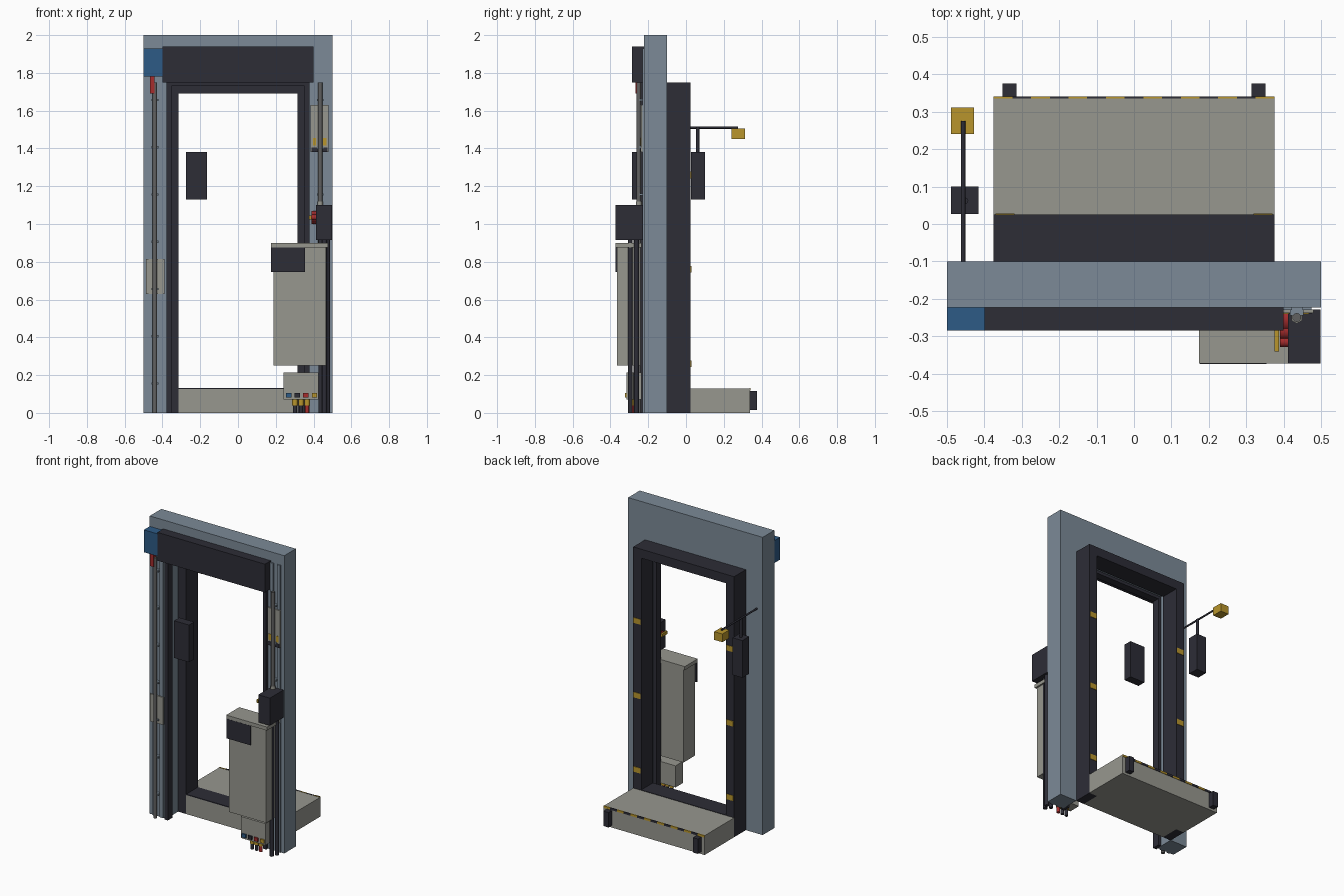
import bpy, bmesh, math
from mathutils import Matrix, Vector

cube = bpy.data.objects.get("Cube")
if cube:
    bpy.data.objects.remove(cube, do_unlink=True)


def material(name, rgb):
    m = bpy.data.materials.new(name)
    m.use_nodes = True
    m.diffuse_color = (*rgb, 1)
    m.node_tree.nodes["Principled BSDF"].inputs["Base Color"].default_value = (*rgb, 1)
    return m


STEEL = material("blue_grey_steel", (0.20, 0.255, 0.31))
BEIGE = material("warm_grey", (0.31, 0.31, 0.275))
DARK = material("charcoal", (0.026, 0.026, 0.037))
BLUE = material("blue", (0.027, 0.105, 0.24))
YELLOW = material("yellow", (0.48, 0.30, 0.025))
RED = material("red", (0.38, 0.025, 0.025))
ROD = material("dull_grey", (0.12, 0.12, 0.12))


def finish(bm, name, mat):
    me = bpy.data.meshes.new(name)
    bm.to_mesh(me)
    bm.free()
    me.materials.append(mat)
    ob = bpy.data.objects.new(name, me)
    bpy.context.collection.objects.link(ob)
    return ob


def box(name, mat, x, y, z):
    """Box from its (min, max) on each axis."""
    bm = bmesh.new()
    size = [b - a for a, b in (x, y, z)]
    mid = [(a + b) / 2 for a, b in (x, y, z)]
    bmesh.ops.create_cube(bm, size=1, matrix=Matrix.Translation(mid) @ Matrix.Diagonal((*size, 1)))
    return finish(bm, name, mat)


def rod(name, mat, start, end, r, sides=12):
    """Cylinder between two points."""
    a, b = Vector(start), Vector(end)
    bm = bmesh.new()
    turn = (b - a).to_track_quat('Z', 'Y').to_matrix().to_4x4()
    bmesh.ops.create_cone(bm, cap_ends=True, segments=sides, radius1=r, radius2=r,
                          depth=(b - a).length, matrix=Matrix.Translation((a + b) / 2) @ turn)
    for f in bm.faces:
        f.smooth = len(f.verts) == 4
    return finish(bm, name, mat)


def portal(name, mat, outer, inner, top, inner_top, y):
    """Upside-down U extruded along y."""
    bm = bmesh.new()
    pts = [(-outer, 0), (-outer, top), (outer, top), (outer, 0),
           (inner, 0), (inner, inner_top), (-inner, inner_top), (-inner, 0)]
    face = bm.faces.new([bm.verts.new((px, y[0], pz)) for px, pz in pts])
    res = bmesh.ops.extrude_face_region(bm, geom=[face])
    verts = [v for v in res["geom"] if isinstance(v, bmesh.types.BMVert)]
    bmesh.ops.translate(bm, verts=verts, vec=(0, y[1] - y[0], 0))
    bmesh.ops.recalc_face_normals(bm, faces=bm.faces)
    return finish(bm, name, mat)


# Wall, shelter behind it and door guide in front
portal("wall_frame", STEEL, 0.5, 0.375, 2.0, 1.75, (-0.223, -0.10))
portal("dock_shelter", DARK, 0.375, 0.315, 1.75, 1.69, (-0.10, 0.025))
portal("door_guide", DARK, 0.378, 0.353, 1.755, 1.73, (-0.24, -0.19))

for side, s in (("left", 1), ("right", -1)):
    # Raised rails on the wall face
    for i, xc in enumerate((0.4625, 0.41)):
        box(f"{side}_wall_rail_{i}", STEEL, (s * xc - 0.0125, s * xc + 0.0125),
            (-0.230, -0.222), (0.0, 1.93))
    # Yellow bands on the shelter posts
    for i, z in enumerate((0.26, 0.76, 1.26)):
        xs = sorted((s * 0.32, s * 0.37))
        box(f"{side}_guide_band_{i}", YELLOW, xs, (0.024, 0.028), (z - 0.018, z + 0.018))
    # Dock bumpers
    box(f"{side}_bumper", DARK, sorted((s * 0.314, s * 0.351)), (0.335, 0.375), (0.015, 0.115))

# Roll housing, motor and its lever
box("roll_housing", DARK, (-0.4, 0.4), (-0.285, -0.223), (1.75, 1.94))
box("drive_motor", BLUE, (-0.5, -0.4), (-0.285, -0.223), (1.78, 1.93))
box("motor_brake", RED, (-0.467, -0.441), (-0.268, -0.243), (1.69, 1.78))

# Vertical door rods with wall clips
for side, x, z0 in (("right", -0.440, 0.0), ("left", 0.435, 0.9)):
    rod(f"{side}_door_rod", ROD, (x, -0.25, z0), (x, -0.25, 1.75), 0.012)
    for i in range(7):
        z = 0.15 + 0.25 * i
        if z > z0 + 0.1:
            box(f"{side}_rod_clip_{i}", STEEL, (x - 0.018, x + 0.018), (-0.245, -0.222), (z, z + 0.012))

# Plates on the wall
box("right_wall_plate", BEIGE, (-0.488, -0.39), (-0.237, -0.229), (0.63, 0.815))
box("left_wall_plate", BEIGE, (0.385, 0.48), (-0.238, -0.229), (1.38, 1.63))
for i in range(3):
    xc = 0.405 + 0.027 * i
    box(f"plate_mark_{i}", YELLOW, (xc - 0.009, xc + 0.009), (-0.241, -0.237), (1.415, 1.455))
box("plate_dark_strip", DARK, (0.39, 0.475), (-0.241, -0.237), (1.38, 1.405))

# Hanging control panel in the doorway
box("door_panel", DARK, (-0.275, -0.165), (-0.285, -0.23), (1.13, 1.38))

# Leveller platform
box("platform", BEIGE, (-0.315, 0.315), (-0.10, 0.03), (0.0, 0.128))
box("platform_deck", BEIGE, (-0.375, 0.375), (0.025, 0.338), (0.0, 0.13))
box("platform_lip", DARK, (-0.315, 0.315), (-0.10, 0.025), (0.127, 0.133))
n = 15
for i in range(n):
    x = -0.375 + 0.75 * i / n
    box(f"edge_stripe_{i}", YELLOW if i % 2 == 0 else DARK, (x, x + 0.75 / n),
        (0.335, 0.341), (0.118, 0.132))

# Loading lamp on its arm
rod("lamp_arm", DARK, (-0.457, -0.11, 1.51), (-0.457, 0.275, 1.51), 0.006)
box("lamp_head", YELLOW, (-0.489, -0.428), (0.24, 0.312), (1.45, 1.505))
rod("lamp_drop_rod", DARK, (-0.452, 0.062, 1.37), (-0.452, 0.062, 1.51), 0.009)
box("signal_box", DARK, (-0.489, -0.416), (0.027, 0.10), (1.13, 1.38))

# Control cabinet
box("cabinet_body", BEIGE, (0.187, 0.465), (-0.365, -0.24), (0.25, 0.876))
box("cabinet_lid", BEIGE, (0.174, 0.476), (-0.373, -0.235), (0.876, 0.90))
box("cabinet_screen", DARK, (0.176, 0.354), (-0.374, -0.364), (0.745, 0.876))

# Junction box with buttons, glands and cables
box("junction_box", BEIGE, (0.242, 0.425), (-0.315, -0.235), (0.07, 0.215))
for i, mat in enumerate((BLUE, DARK, RED, YELLOW)):
    x = 0.268 + 0.0455 * i
    box(f"button_{i}", mat, (x - 0.014, x + 0.014), (-0.324, -0.314), (0.082, 0.106))
for i, mat in enumerate((DARK, DARK, RED)):
    x = 0.302 + 0.032 * i
    rod(f"gland_{i}", YELLOW, (x, -0.28, 0.04), (x, -0.28, 0.07), 0.015)
    rod(f"cable_{i}", mat, (x, -0.28, 0.0), (x, -0.28, 0.045), 0.011)

# Conduits beside the cabinet
for i, (x, y) in enumerate(((0.438, -0.265), (0.458, -0.295), (0.474, -0.262))):
    rod(f"conduit_{i}", DARK, (x, y, 0.0), (x, y, 0.915), 0.013)

# Switch box with red handle
box("switch_box", DARK, (0.412, 0.498), (-0.373, -0.228), (0.915, 1.10))
for i in range(3):
    y = -0.315 + 0.03 * i
    rod(f"red_switch_{i}", RED, (0.39, y, 1.035), (0.413, y, 1.035), 0.014 + 0.01 * i)
box("switch_lever", YELLOW, (0.376, 0.388), (-0.341, -0.285), (1.025, 1.045))
rod("rod_end_nut", BEIGE, (0.435, -0.25, 1.10), (0.435, -0.25, 1.12), 0.016, 6)
